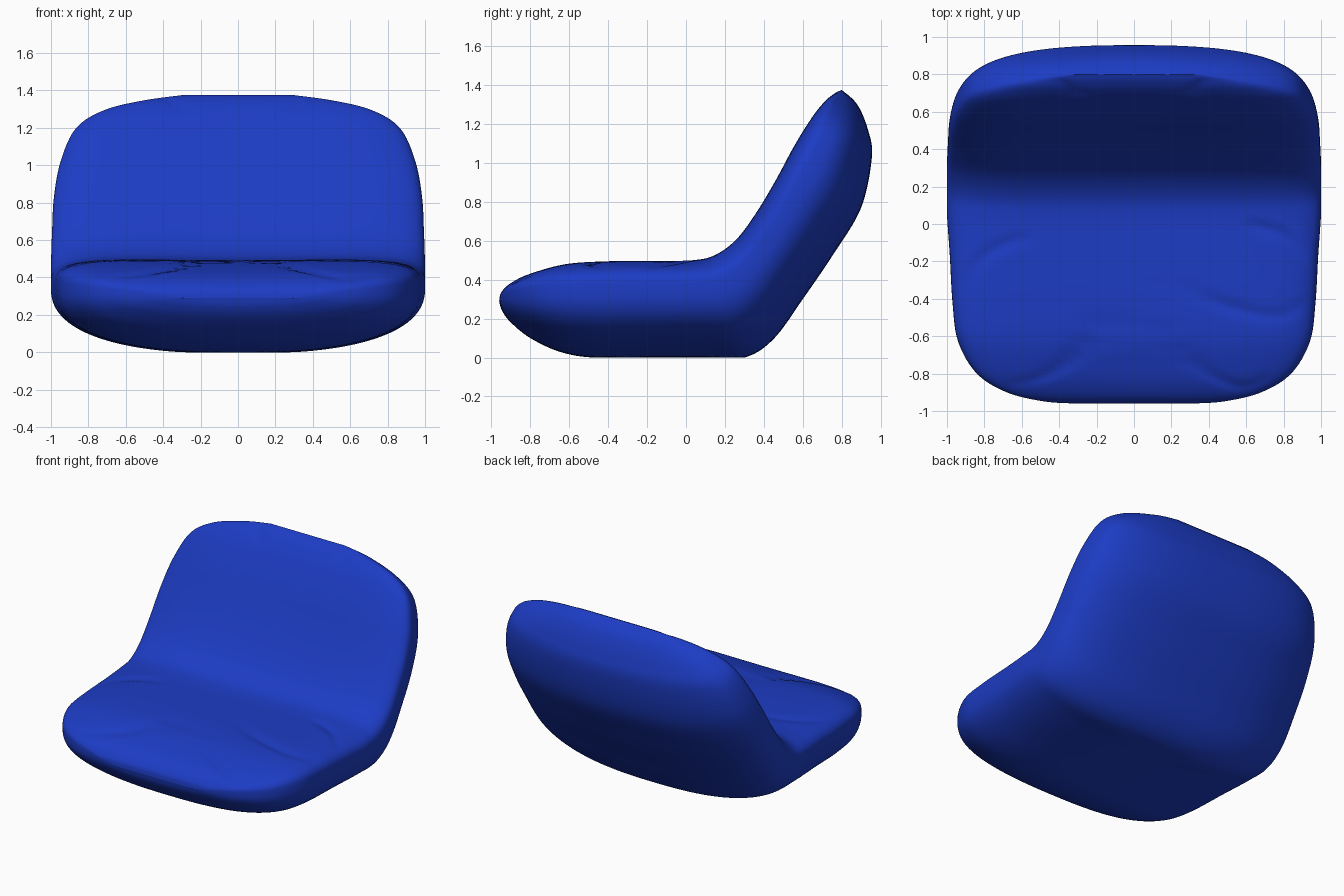
import bpy, bmesh, math
from mathutils import Vector

if "Cube" in bpy.data.objects:
    bpy.data.objects.remove(bpy.data.objects["Cube"])

# Side-view stations: upper (y, z), lower (y, z), half width
STATIONS = [
    (-.96, .29, -.96, .29, .30), (-.95, .34, -.945, .24, .48),
    (-.90, .395, -.90, .18, .68), (-.80, .45, -.80, .10, .84),
    (-.62, .50, -.65, .03, .94), (-.40, .515, -.48, 0, .97),
    (-.15, .517, -.20, 0, .985), (.03, .52, .10, 0, 1.0),
    (.14, .545, .30, 0, 1.0), (.25, .625, .45, .095, 1.0),
    (.35, .76, .60, .30, .995), (.45, .93, .76, .535, .985),
    (.54, 1.10, .90, .77, .95), (.63, 1.245, .955, 1.03, .87),
    (.70, 1.325, .935, 1.17, .72), (.755, 1.36, .88, 1.30, .50),
    (.80, 1.375, .80, 1.375, .30)]

# Fabric folds as seen from above (x, y)
FOLDS = [
    [(-.08, -.3), (-.18, -.53), (-.35, -.73), (-.52, -.83), (-.72, -.86)],
    [(.15, -.5), (.28, -.7), (.45, -.83), (.6, -.87), (.74, -.81)],
    [(.2, -.27), (.38, -.39), (.58, -.46), (.78, -.49), (.94, -.41)],
    [(-.94, -.42), (-.85, -.22), (-.7, -.11), (-.55, -.07)],
    [(.6, 0), (.8, -.06), (.93, -.2)],
    [(.3, .68), (.36, .76), (.48, .82)], [(-.3, .66), (-.38, .76), (-.5, .82)]]

STEPS, RING, MID = 9, 128, .68


def spline(pts, i, t):
    a, b, c, d = (Vector(pts[min(max(k, 0), len(pts) - 1)]) for k in range(i - 1, i + 3))
    return .5 * (2 * b + (c - a) * t + (2 * a - 5 * b + 4 * c - d) * t * t
                 + (3 * b - a - 3 * c + d) * t ** 3)


def resample(pts, n):
    out = [spline(pts, i, k / n) for i in range(len(pts) - 1) for k in range(n)]
    return out + [Vector(pts[-1])]


def spow(v, p):
    return math.copysign(abs(v) ** p, v)


fold_lines = [resample(f, 4) for f in FOLDS]


def fold_depth(x, y):
    p, depth = Vector((x, y)), 0
    for line in fold_lines:
        n = len(line) - 1
        best, where = 9, 0
        for i in range(n):
            a, ab = line[i], line[i + 1] - line[i]
            t = min(1, max(0, (p - a).dot(ab) / ab.length_squared))
            d = (p - a - ab * t).length
            if d < best:
                best, where = d, (i + t) / n
        fade = math.sin(math.pi * where) ** .6 if 0 < where < 1 else 0
        depth += .016 * fade * math.exp(-(best / .03) ** 2)
    return depth


# Cushioned shell lofted from front lip to top of backrest
bm = bmesh.new()
rings = []
rows = resample(STATIONS, STEPS)
for r, s in enumerate(rows):
    up, low, w = Vector((s[0], s[1])), Vector((s[2], s[3])), s[4]
    axis = up - low
    thick = axis.length
    ring = []
    for k in range(RING):
        a = 2 * math.pi * k / RING
        c, sn = math.cos(a), math.sin(a)
        e = 3.6 if sn > 0 else 2.5
        x = w * spow(c, 2 / e)
        h = MID + (1 - MID if sn > 0 else MID) * spow(sn, 2 / e)
        p = low + axis * h
        # Slight dish and folds on the sitting side
        if sn > 0 and thick > .01:
            m = min(1, thick / .4) * sn
            dish = .025 * max(0, 1 - (x / .9) ** 2) + fold_depth(x, p.x)
            p -= axis / thick * dish * m
        ring.append(bm.verts.new((x, p.x, max(0, p.y))))
    rings.append(ring)
for a, b in zip(rings, rings[1:]):
    for k in range(RING):
        j = (k + 1) % RING
        bm.faces.new((a[k], a[j], b[j], b[k]))
# Close the two end lines
bmesh.ops.remove_doubles(bm, verts=bm.verts, dist=.0005)
bmesh.ops.recalc_face_normals(bm, faces=bm.faces)

mesh = bpy.data.meshes.new("lounge_seat")
bm.to_mesh(mesh)
bm.free()
seat = bpy.data.objects.new("lounge_seat", mesh)
bpy.context.collection.objects.link(seat)

# Blue fabric
mat = bpy.data.materials.new("blue_fabric")
mat.diffuse_color = (.012, .045, .55, 1)
mat.use_nodes = True
mat.node_tree.nodes["Principled BSDF"].inputs["Base Color"].default_value = mat.diffuse_color
mesh.materials.append(mat)

bpy.context.view_layer.objects.active = seat
seat.select_set(True)
bpy.ops.object.shade_smooth()
